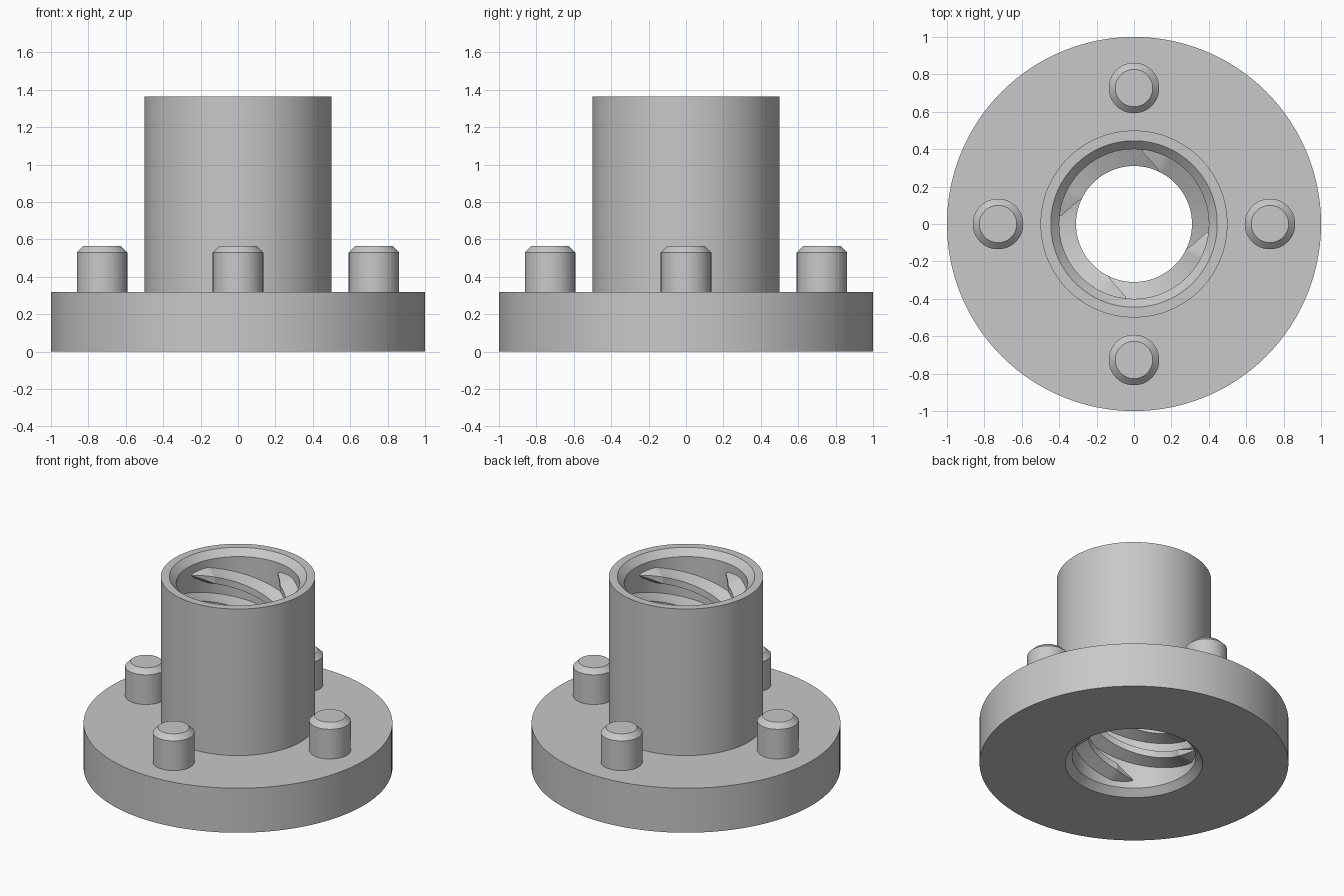
import bpy, bmesh
from math import sin, cos, radians, tau

if "Cube" in bpy.data.objects:
    bpy.data.objects.remove(bpy.data.objects["Cube"], do_unlink=True)

grey = bpy.data.materials.new("plain grey")
grey.use_nodes = True
GREY = (0.58, 0.58, 0.58, 1)
grey.diffuse_color = GREY
grey.node_tree.nodes["Principled BSDF"].inputs["Base Color"].default_value = GREY


def finish(bm, name, angle=25):
    bmesh.ops.remove_doubles(bm, verts=bm.verts, dist=1e-5)
    bmesh.ops.recalc_face_normals(bm, faces=bm.faces)
    mesh = bpy.data.meshes.new(name)
    bm.to_mesh(mesh)
    bm.free()
    mesh.materials.append(grey)
    obj = bpy.data.objects.new(name, mesh)
    bpy.context.collection.objects.link(obj)
    bpy.ops.object.select_all(action="DESELECT")
    obj.select_set(True)
    bpy.context.view_layer.objects.active = obj
    bpy.ops.object.shade_smooth_by_angle(angle=radians(angle))
    return obj


def lathe(name, profile, steps, closed):
    """Turn an (r, z) profile around the vertical axis."""
    bm = bmesh.new()
    verts = [bm.verts.new((r, 0, z)) for r, z in profile]
    pairs = list(zip(verts, verts[1:]))
    if closed:
        pairs.append((verts[-1], verts[0]))
    edges = [bm.edges.new(p) for p in pairs]
    bmesh.ops.spin(bm, geom=verts + edges, axis=(0, 0, 1), cent=(0, 0, 0),
                   angle=tau, steps=steps, use_merge=True)
    return finish(bm, name)


# Flange, hub and chamfered bore in one turned body
BASE, TOP, BORE, RIM, CHAMFER = 0.318, 1.365, 0.4, 0.445, 0.045
lathe("flanged_body", [
    (RIM, 0), (1, 0), (1, BASE), (0.5, BASE), (0.5, TOP),
    (RIM, TOP), (BORE, TOP - CHAMFER), (BORE, CHAMFER)], 128, True)

# Four chamfered pegs on the flange
for name, x, y in (("left", 1, 0), ("back", 0, 1), ("right", -1, 0), ("front", 0, -1)):
    peg = lathe(name + "_peg", [
        (0.135, BASE - 0.005), (0.135, 0.53), (0.1, 0.564), (0, 0.564)], 48, False)
    peg.location = (x * 0.727, y * 0.727, 0)


# Four-start internal thread, right-handed, with ends that fade into the bore
LEAD, CREST, TURN, FADE, STEPS = 0.72, 0.31, 573, 20, 200
END_ANGLE, END_Z = 84, 1.25


def thread(name, offset):
    bm = bmesh.new()
    rings = []
    for i in range(STEPS + 1):
        back = TURN * i / STEPS
        k = max(0.02, min(1, back / FADE, (TURN - back) / FADE))
        k = k ** 0.7
        a = radians(END_ANGLE + offset - back)
        z = END_Z - LEAD * back / 360
        tip = BORE - (BORE - CREST) * k
        section = ((BORE + 0.004, -0.057 * k), (tip, -0.024 * k),
                   (tip, 0.024 * k), (BORE + 0.004, 0.057 * k))
        rings.append([bm.verts.new((r * cos(a), r * sin(a), z + dz))
                      for r, dz in section])
    for low, high in zip(rings, rings[1:]):
        for j in range(4):
            n = (j + 1) % 4
            bm.faces.new((low[j], low[n], high[n], high[j]))
    bm.faces.new(rings[0])
    bm.faces.new(rings[-1][::-1])
    finish(bm, name)


for n in range(4):
    thread(f"inner_thread_{n + 1}", 90 * n)
